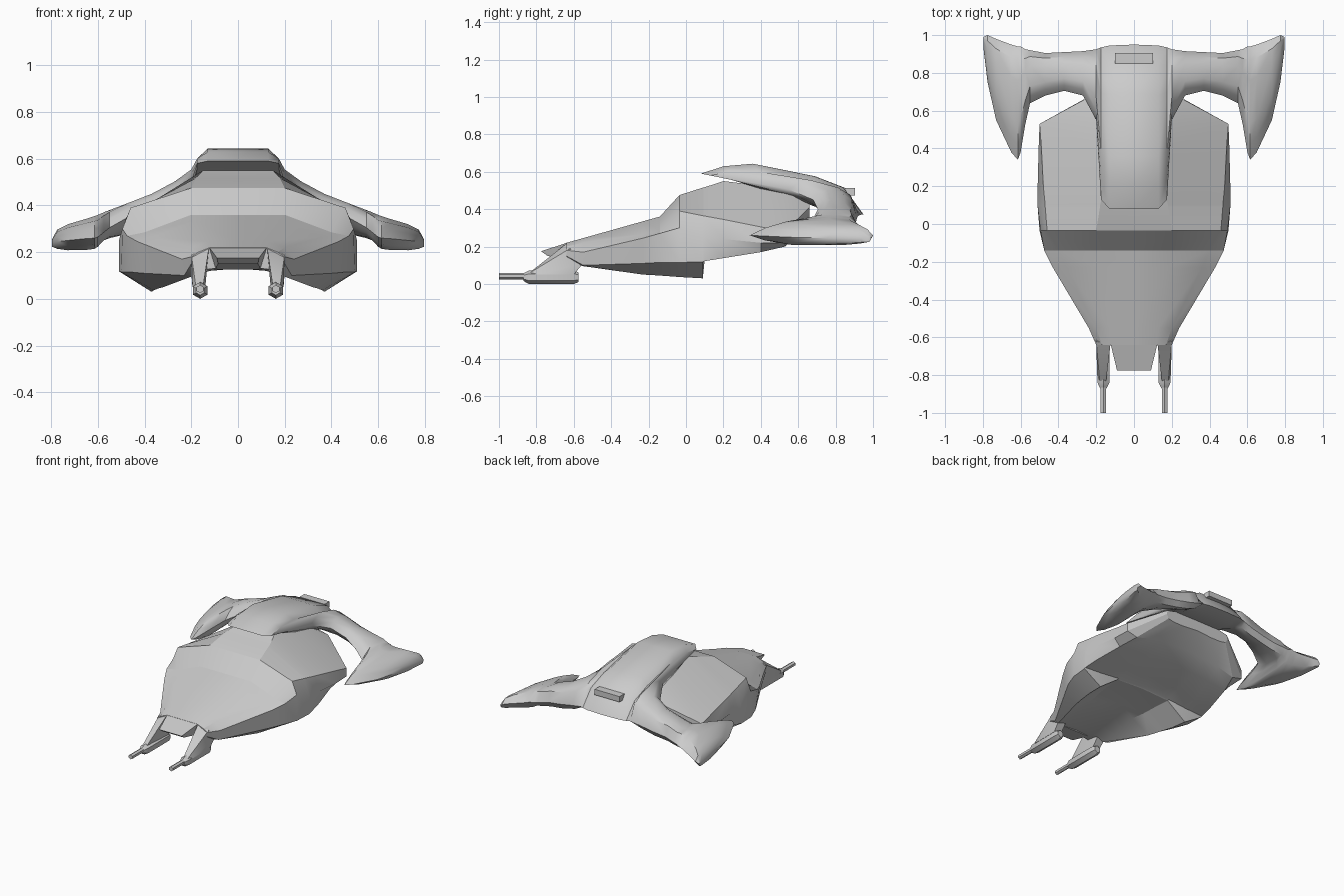
import bpy, bmesh, math
from mathutils import Matrix


def finish(name, bm, mirror=True, angle=25):
    # mirror the half across x = 0, weld the seam and make the object
    if mirror:
        geo = bmesh.ops.duplicate(bm, geom=bm.verts[:] + bm.edges[:] + bm.faces[:])["geom"]
        for v in geo:
            if isinstance(v, bmesh.types.BMVert):
                v.co.x = -v.co.x
        bmesh.ops.remove_doubles(bm, verts=bm.verts[:], dist=0.0005)
    bmesh.ops.recalc_face_normals(bm, faces=bm.faces[:])
    me = bpy.data.meshes.new(name)
    bm.to_mesh(me)
    bm.free()
    ob = bpy.data.objects.new(name, me)
    bpy.context.collection.objects.link(ob)
    bpy.ops.object.select_all(action='DESELECT')
    ob.select_set(True)
    bpy.context.view_layer.objects.active = ob
    bpy.ops.object.shade_smooth_by_angle(angle=math.radians(angle))
    return ob


def loft(bm, rows, closed, caps):
    vs = [[bm.verts.new(p) for p in r] for r in rows]
    n = len(vs[0])
    for a, b in zip(vs, vs[1:]):
        for i in range(n if closed else n - 1):
            j = (i + 1) % n
            bm.faces.new((a[i], a[j], b[j], b[i]))
    for c in caps:
        bm.faces.new(vs[c])


def convex(name, pts, mirror=True):
    bm = bmesh.new()
    for p in pts:
        bm.verts.new(p)
    bmesh.ops.convex_hull(bm, input=bm.verts[:])
    return finish(name, bm, mirror)


def rod(name, x, z, y_radius, sides=6):
    bm = bmesh.new()
    rows = [[(x + r * math.cos(2 * math.pi * i / sides + math.pi / 6),
              y, z + r * math.sin(2 * math.pi * i / sides + math.pi / 6))
             for i in range(sides)] for y, r in y_radius]
    loft(bm, rows, True, (0, -1))
    return finish(name, bm)


# hull half-sections: y, then top edge, shoulder, side, lower side, keel, belly (x, z)
hull = [
    (-.64, .12, .22, .17, .20, .20, .18, .20, .15, .19, .12, .10, .13),
    (-.55, .13, .245, .20, .22, .24, .17, .23, .10, .20, .095, .12, .12),
    (-.23, .185, .335, .36, .265, .43, .245, .41, .11, .32, .05, .18, .13),
    (-.14, .20, .36, .40, .285, .475, .27, .46, .115, .34, .045, .20, .135),
    (-.035, .20, .475, .46, .39, .495, .30, .50, .115, .36, .037, .21, .14),
    (.09, .18, .515, .47, .365, .51, .25, .51, .118, .37, .03, .22, .14),
    (.10, .18, .517, .47, .363, .51, .25, .51, .122, .37, .13, .22, .145),
    (.20, .15, .55, .48, .345, .51, .24, .50, .138, .36, .15, .21, .17),
    (.40, .16, .525, .49, .305, .505, .22, .46, .17, .32, .19, .18, .20),
    (.53, .17, .50, .50, .28, .50, .22, .42, .20, .29, .235, .16, .25),
    (.66, .17, .43, .26, .41, .265, .38, .25, .35, .20, .34, .12, .34),
]
bm = bmesh.new()
rows = []
for s in hull:
    y = s[0]
    pts = [(s[i], y, s[i + 1]) for i in range(1, 13, 2)]
    rows.append([(0, y, s[2])] + pts + [(0, y, s[12] + .01)])
loft(bm, rows, False, (0, -1))
finish("hull", bm, angle=22)

# nose lip
convex("nose_lip", [(sx * x, y, z) for sx in (1, -1) for x, y, z in
       [(.125, -.63, .222), (.09, -.775, .175), (.085, -.74, .15), (.10, -.60, .125)]], False)

# wing and hood in slices along x: x, lead y, trail y, lead z, trail z, rise, drop
wing = [
    (0, .08, .95, .59, .37, .14, .03),
    (.13, .08, .945, .59, .37, .14, .03),
    (.175, .13, .935, .58, .37, .10, .03),
    (.20, .55, .925, .505, .37, .105, .04),
    (.27, .68, .915, .45, .355, .095, .055),
    (.37, .705, .91, .40, .335, .08, .055),
    (.47, .68, .905, .35, .32, .08, .05),
    (.55, .64, .92, .305, .305, .075, .045),
    (.575, .53, .925, .285, .30, .075, .045),
    (.60, .38, .94, .265, .30, .07, .06),
    (.615, .34, .94, .26, .295, .07, .065),
    (.65, .38, .95, .258, .285, .066, .065),
    (.73, .55, .98, .25, .27, .055, .055),
    (.775, .75, 1.0, .245, .26, .04, .04),
    (.797, .93, .99, .24, .245, .01, .02),
]
chord = [(0, 0), (.14, .5), (.32, .88), (.7, 1), (.88, .85), (1, 0)]
hood_under = [(.88, .8), (.7, .7), (.32, -.6), (.14, -.2)]
bm = bmesh.new()
rows = []
for x, yl, yt, zl, zt, up, dn in wing:
    def at(t, off):
        return (x, yl + (yt - yl) * t, zl + (zt - zl) * t + off)
    under = hood_under if x < .19 else chord[-2:0:-1]
    rows.append([at(t, up * b) for t, b in chord] + [at(t, -dn * b) for t, b in under])
loft(bm, rows, True, (-1,))
finish("wing_and_hood", bm, angle=40)

# small vent block on the tail
bm = bmesh.new()
bmesh.ops.create_cube(bm, size=1, matrix=Matrix.Translation((0, .877, .494)) @
                      Matrix.Diagonal((.20, .055, .04, 1)))
finish("tail_vent", bm, False)

# gun struts and guns on both sides of the nose
convex("gun_strut", [(.125, -.64, .215), (.20, -.62, .19), (.20, -.55, .11), (.14, -.55, .11),
                     (.15, -.85, .05), (.18, -.85, .05), (.195, -.80, .05),
                     (.14, -.60, .05), (.195, -.60, .05)])
rod("gun_body", .162, .036, [(-.87, .02), (-.84, .036), (-.60, .036), (-.575, .026)])
rod("gun_barrel", .162, .042, [(-1, .017), (-.84, .017)])
